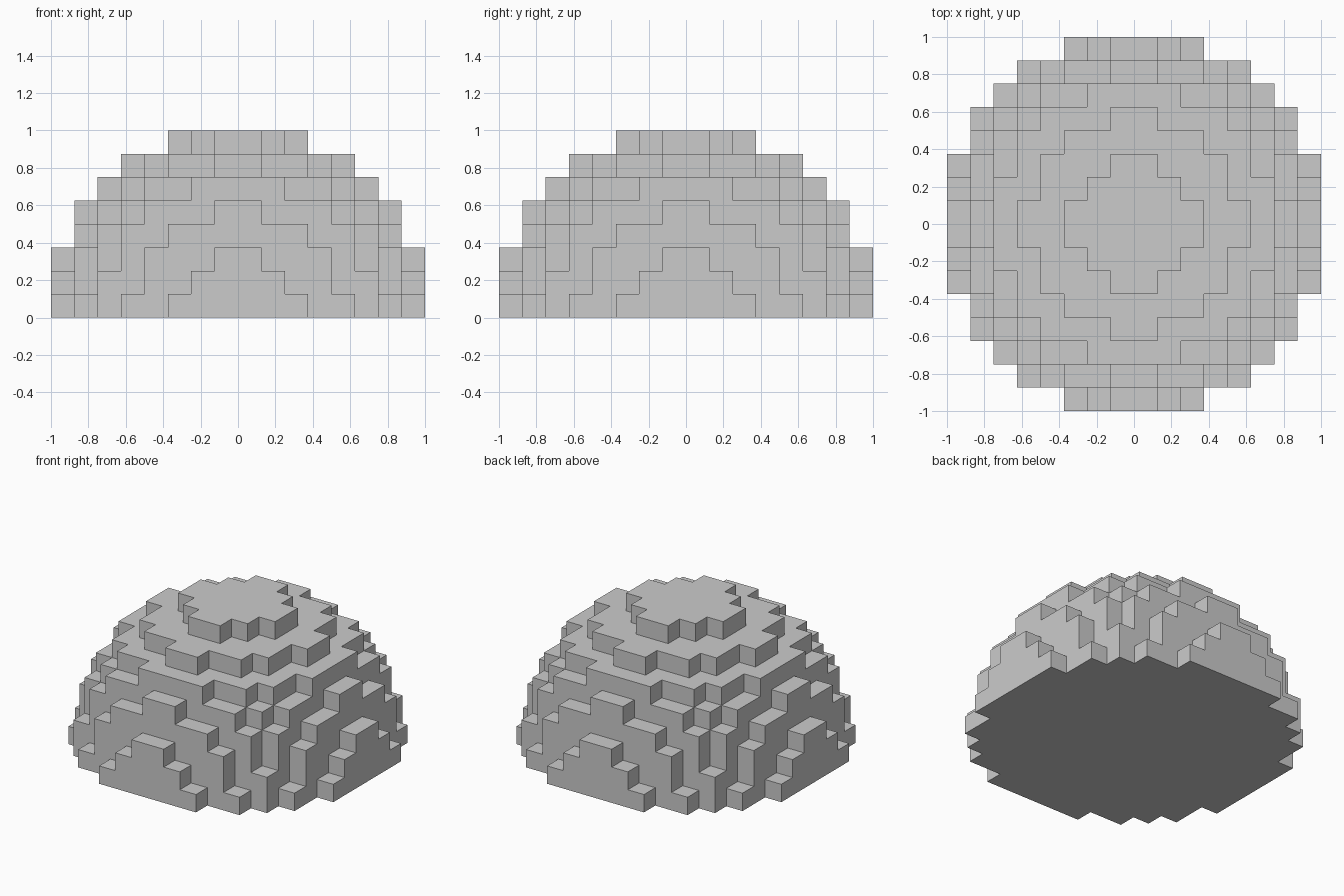
import bpy
import bmesh
from mathutils import Vector

# Clear the default object
cube = bpy.data.objects.get("Cube")
if cube:
    bpy.data.objects.remove(cube, do_unlink=True)

RADIUS = 8             # dome radius in blocks
BLOCK = 1.0 / RADIUS   # block edge length

# Single flat grey
grey = bpy.data.materials.new("light_grey")
grey.diffuse_color = (0.6, 0.6, 0.6, 1.0)
grey.use_nodes = True
grey.node_tree.nodes["Principled BSDF"].inputs["Base Color"].default_value = (0.6, 0.6, 0.6, 1.0)


def filled(x, y, z):
    """A block is solid when its centre lies inside the hemisphere."""
    return z >= 0 and (x + .5) ** 2 + (y + .5) ** 2 + (z + .5) ** 2 <= RADIUS ** 2


def add_face(bm, cell, axis, side):
    """Add one outward-facing block side."""
    normal, u, v = Vector(), Vector(), Vector()
    normal[axis] = side
    u[(axis + 1) % 3] = 0.5
    v[(axis + 2) % 3] = 0.5 * side
    centre = Vector(cell) + Vector((0.5, 0.5, 0.5)) + normal * 0.5
    corners = (centre - u - v, centre + u - v, centre + u + v, centre - u + v)
    bm.faces.new([bm.verts.new(c * BLOCK) for c in corners])


# Blocky dome: only the exposed block sides are built
bm = bmesh.new()
span = range(-RADIUS, RADIUS)
for cell in ((x, y, z) for x in span for y in span for z in range(RADIUS)):
    if not filled(*cell):
        continue
    for axis in range(3):
        for side in (-1, 1):
            neighbour = list(cell)
            neighbour[axis] += side
            if not filled(*neighbour):
                add_face(bm, cell, axis, side)
bmesh.ops.remove_doubles(bm, verts=bm.verts, dist=0.001)

mesh = bpy.data.meshes.new("block_dome")
bm.to_mesh(mesh)
bm.free()
mesh.materials.append(grey)
dome = bpy.data.objects.new("block_dome", mesh)
bpy.context.collection.objects.link(dome)
